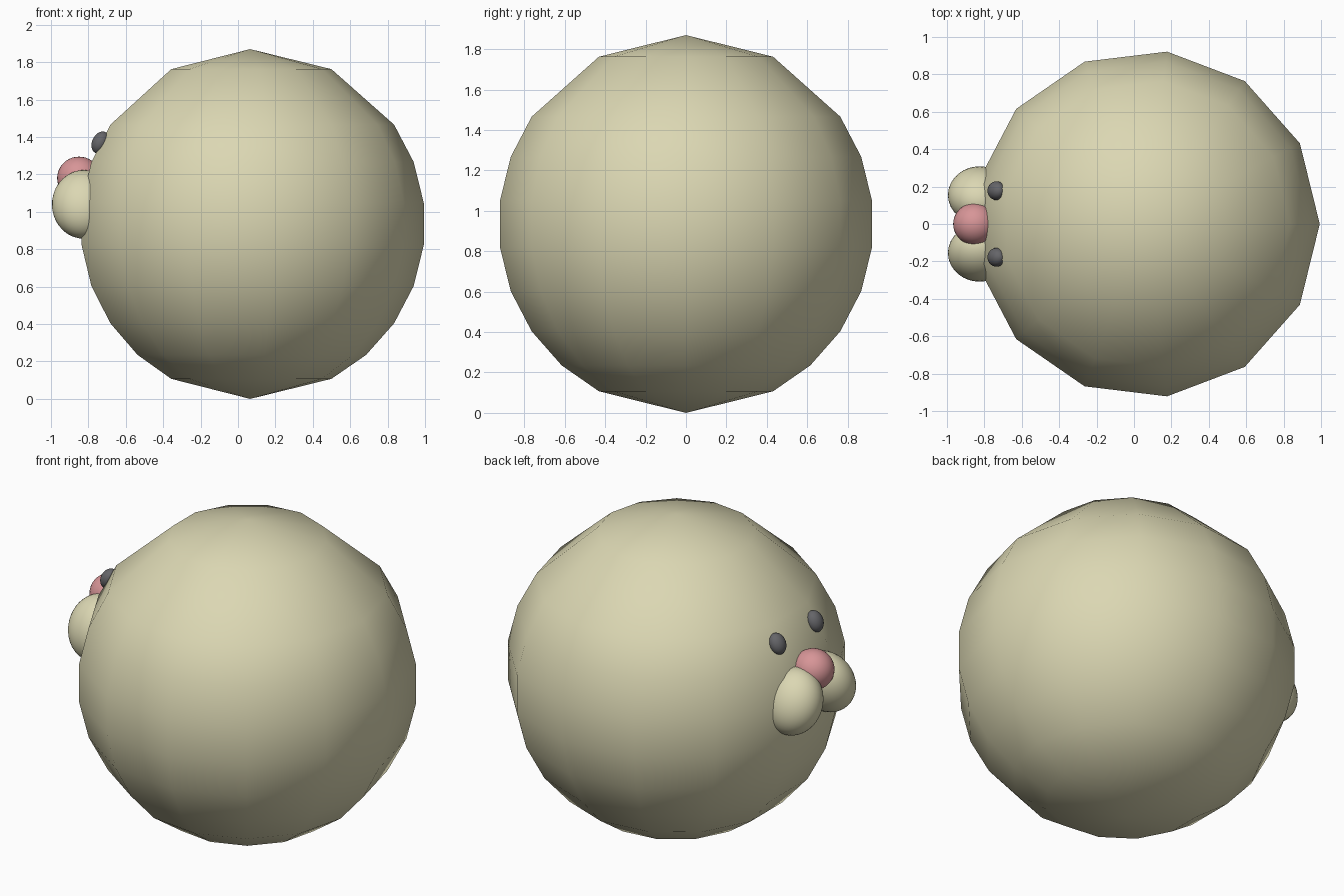
import bpy, bmesh
from math import sin, cos, pi, radians

if "Cube" in bpy.data.objects:
    bpy.data.objects.remove(bpy.data.objects["Cube"])

def material(name, rgb):
    m = bpy.data.materials.new(name)
    m.diffuse_color = (*rgb, 1)
    m.use_nodes = True
    m.node_tree.nodes["Principled BSDF"].inputs["Base Color"].default_value = m.diffuse_color
    return m

cream = material("cream", (0.71, 0.68, 0.45))
pink = material("pink", (0.68, 0.30, 0.31))
grey = material("dark_grey", (0.13, 0.13, 0.14))

# round body: 13-sided sphere with a few rings left out near the poles
N, R, CX = 13, 0.935, 0.065
bm = bmesh.new()
rings = []
for k in (2, 4, 5, 6, 7, 8, 9, 10, 11):
    a = pi * k / 13
    rings.append([bm.verts.new((CX + R * sin(a) * cos(2 * pi * i / N),
                                R * sin(a) * sin(2 * pi * i / N),
                                R + R * cos(a))) for i in range(N)])
top = bm.verts.new((CX, 0, 2 * R))
bottom = bm.verts.new((CX, 0, 0))
for i in range(N):
    j = (i + 1) % N
    bm.faces.new((top, rings[0][i], rings[0][j]))
    bm.faces.new((bottom, rings[-1][j], rings[-1][i]))
    for a, b in zip(rings, rings[1:]):
        bm.faces.new((a[i], b[i], b[j], a[j]))
for f in bm.faces:
    f.smooth = True
mesh = bpy.data.meshes.new("body")
bm.to_mesh(mesh)
bm.free()
body = bpy.data.objects.new("body", mesh)
mesh.materials.append(cream)
bpy.context.collection.objects.link(body)

def ellipsoid(name, loc, radii, mat, rot=(0, 0, 0)):
    bpy.ops.mesh.primitive_uv_sphere_add(segments=32, ring_count=20, location=loc,
                                         rotation=[radians(r) for r in rot])
    o = bpy.context.object
    o.name = name
    o.scale = radii
    o.data.materials.append(mat)
    bpy.ops.object.shade_smooth()

# face on the -x side: nose, then cheeks and eyes in pairs
ellipsoid("nose", (-0.85, 0, 1.18), (0.117, 0.113, 0.115), pink)
for side, s in (("left", 1), ("right", -1)):
    ellipsoid("cheek_" + side, (-0.825, 0.155 * s, 1.04), (0.17, 0.145, 0.19), cream, (24 * s, 0, 0))
    ellipsoid("eye_" + side, (-0.735, 0.178 * s, 1.37), (0.045, 0.05, 0.062), grey, (0, 25, 0))
